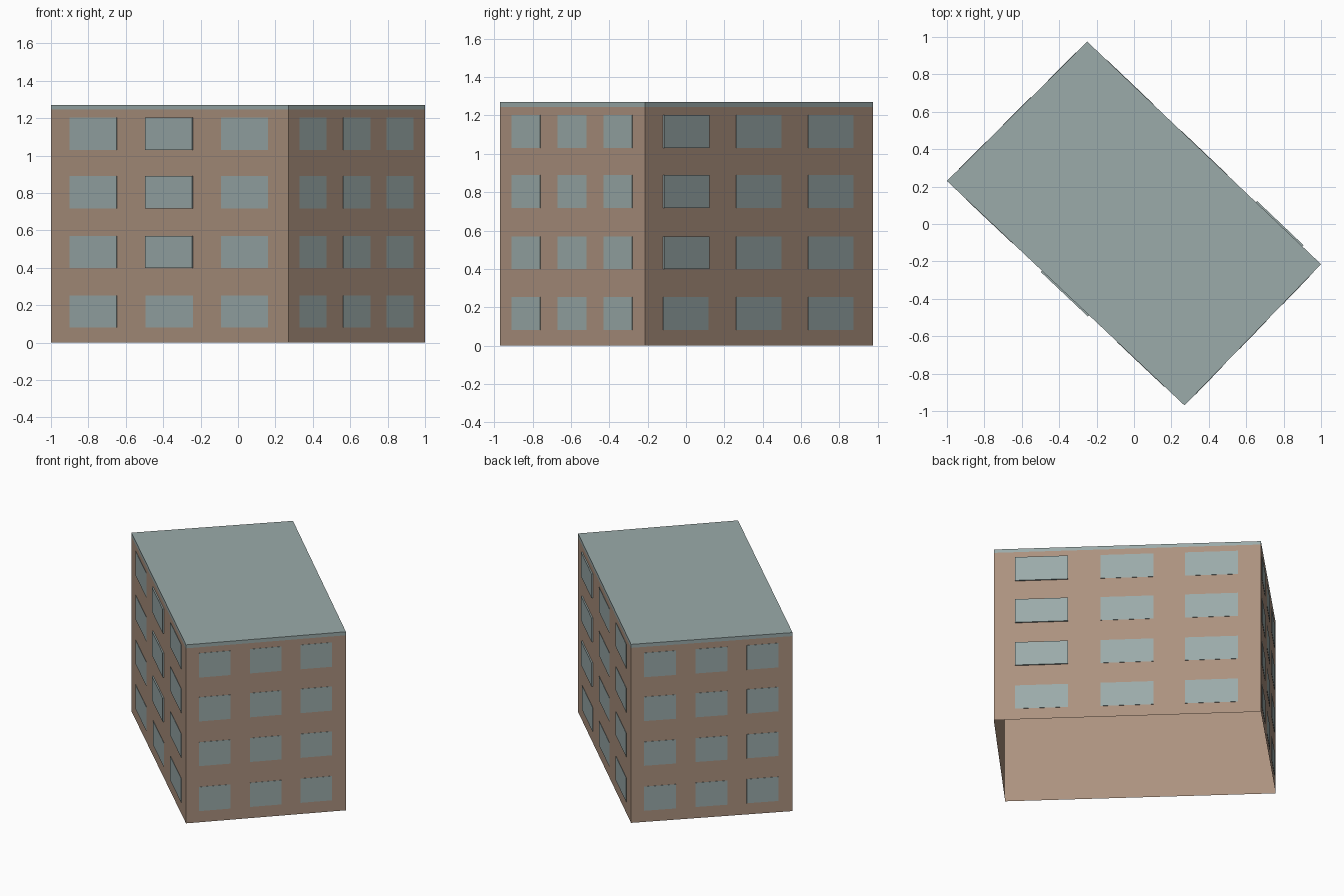
import bpy
import bmesh
from mathutils import Vector

cube = bpy.data.objects.get("Cube")
if cube:
    bpy.data.objects.remove(cube)


def linear(c):
    c /= 255
    return c / 12.92 if c <= 0.04045 else ((c + 0.055) / 1.055) ** 2.4


def make_material(name, rgb):
    mat = bpy.data.materials.new(name)
    mat.use_nodes = True
    colour = [linear(c) for c in rgb] + [1]
    mat.diffuse_color = colour
    mat.node_tree.nodes["Principled BSDF"].inputs["Base Color"].default_value = colour
    return mat


brown = make_material("warm brown", (172, 146, 127))
grey = make_material("grey green", (155, 171, 170))


def make_object(name, bm, materials):
    mesh = bpy.data.meshes.new(name)
    bm.to_mesh(mesh)
    bm.free()
    for mat in materials:
        mesh.materials.append(mat)
    obj = bpy.data.objects.new(name, mesh)
    bpy.context.collection.objects.link(obj)
    return obj


# Footprint, counter-clockwise from the left corner
CORNERS = [Vector(p) for p in ((-1, 0.23, 0), (0.27, -0.97, 0),
                               (1, -0.215, 0), (-0.25, 0.975, 0))]
WALL_TOP, ROOF_TOP = 1.245, 1.27
UP = Vector((0, 0, 1))


def extruded_footprint(bottom, top, capped):
    bm = bmesh.new()
    low = [bm.verts.new(c + UP * bottom) for c in CORNERS]
    high = [bm.verts.new(c + UP * top) for c in CORNERS]
    for i in range(4):
        j = (i + 1) % 4
        bm.faces.new((low[i], low[j], high[j], high[i]))
    if capped:
        bm.faces.new(high)
    return bm


# Wall shell, open underneath, and flush roof
make_object("walls", extruded_footprint(0, WALL_TOP, False), [brown])
make_object("roof", extruded_footprint(WALL_TOP, ROOF_TOP, True), [grey])

# Windows: thin plates on every wall, with one raised column on each long wall
COLUMNS = ((0.08, 0.278), (0.4, 0.598), (0.716, 0.914))
ROWS = ((0.08, 0.252), (0.4, 0.57), (0.718, 0.89), (1.03, 1.203))
WALLS = (("front", 1), ("right_end", None), ("back", 0), ("left_end", None))

for i, (wall, raised) in enumerate(WALLS):
    start, end = CORNERS[i], CORNERS[(i + 1) % 4]
    along = end - start
    outward = along.cross(UP).normalized()
    bm = bmesh.new()
    for c, (u0, u1) in enumerate(COLUMNS):
        for r, (z0, z1) in enumerate(ROWS):
            depth = 0.009 if c == raised and r > 0 else 0.002
            outline = [start + along * u + UP * z
                       for u, z in ((u0, z0), (u1, z0), (u1, z1), (u0, z1))]
            base = [bm.verts.new(p) for p in outline]
            pane = [bm.verts.new(p + outward * depth) for p in outline]
            bm.faces.new(pane)
            for k in range(4):
                n = (k + 1) % 4
                bm.faces.new((base[k], base[n], pane[n], pane[k]))
    make_object(wall + "_windows", bm, [grey])
